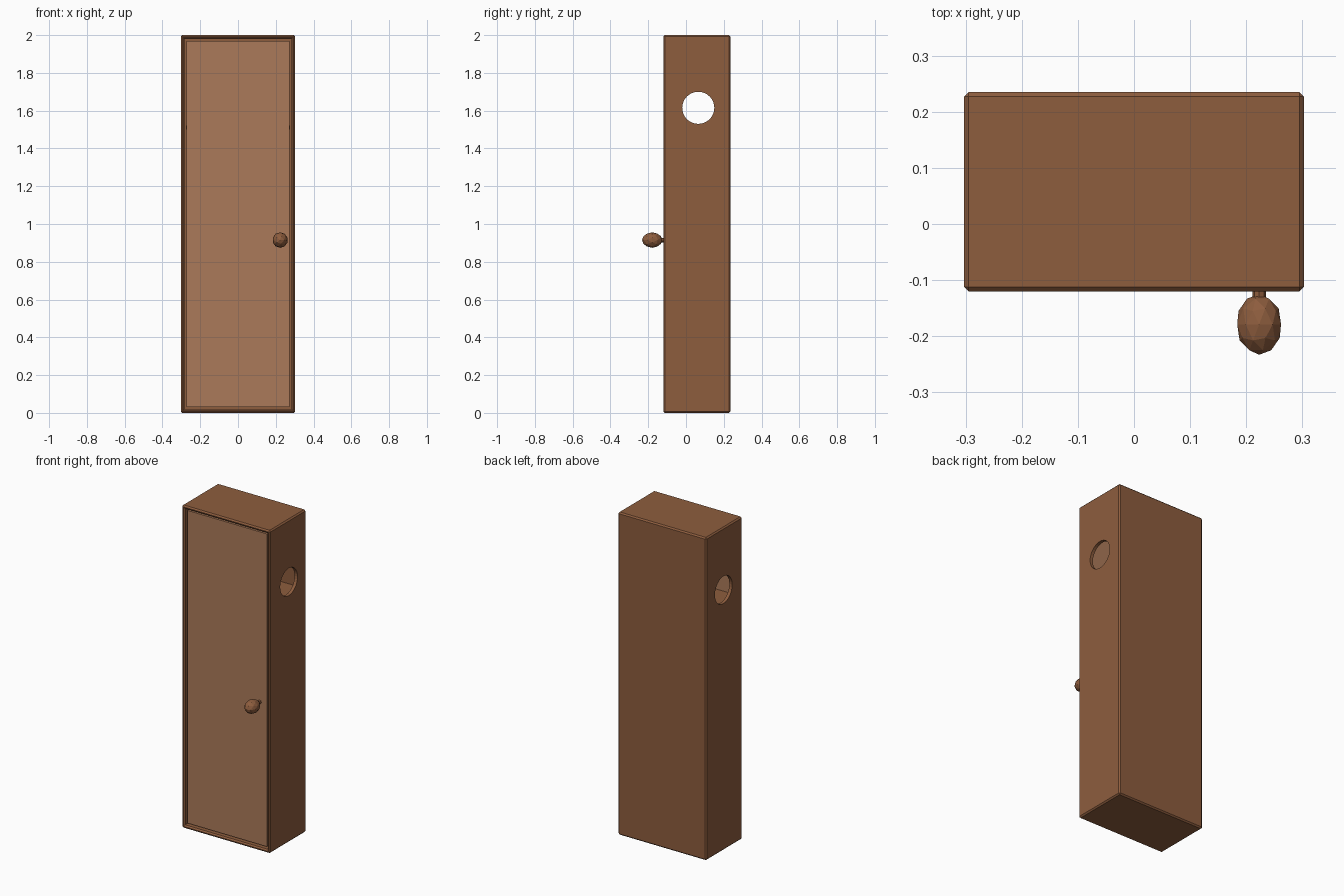
import bpy, bmesh, math
from mathutils import Matrix, Vector

if "Cube" in bpy.data.objects:
    bpy.data.objects.remove(bpy.data.objects["Cube"])


def material(name, color):
    m = bpy.data.materials.new(name)
    m.diffuse_color = (*color, 1)
    m.use_nodes = True
    m.node_tree.nodes["Principled BSDF"].inputs["Base Color"].default_value = m.diffuse_color
    return m


WOOD = material("wood", (0.27, 0.11, 0.048))
PANEL = material("door_wood", (0.41, 0.195, 0.10))


def finish(name, bm, mat=None):
    bmesh.ops.recalc_face_normals(bm, faces=bm.faces)
    me = bpy.data.meshes.new(name)
    bm.to_mesh(me)
    bm.free()
    ob = bpy.data.objects.new(name, me)
    bpy.context.collection.objects.link(ob)
    if mat:
        me.materials.append(mat)
    return ob


def box_bm(lo, hi):
    lo, hi = Vector(lo), Vector(hi)
    bm = bmesh.new()
    bmesh.ops.create_cube(bm, size=1, matrix=Matrix.Translation((lo + hi) / 2)
                          @ Matrix.Diagonal((*(hi - lo), 1)))
    return bm


ROT_X = Matrix.Rotation(math.pi / 2, 4, 'X')
ROT_Y = Matrix.Rotation(math.pi / 2, 4, 'Y')
HW, FRONT, BACK, WALL = 0.303, -0.12, 0.235, 0.028

# Cabinet shell: box opened at the front, with chamfered outer and opening edges
bm = box_bm((-HW, FRONT, 0), (HW, BACK, 2))
bm.faces.ensure_lookup_table()
front = min(bm.faces, key=lambda f: f.calc_center_median().y)
bmesh.ops.inset_region(bm, faces=[front], thickness=WALL)
ext = bmesh.ops.extrude_discrete_faces(bm, faces=[front])
deep = set(ext["faces"][0].verts)
bmesh.ops.translate(bm, verts=list(deep), vec=(0, BACK - FRONT - WALL, 0))
edges = []
for e in bm.edges:
    if any(v in deep for v in e.verts) or len(e.link_faces) != 2:
        continue
    if e.calc_face_angle(0) > 0.5:
        edges.append(e)
bmesh.ops.bevel(bm, geom=edges, offset=0.008, segments=1, affect='EDGES')
shell = finish("cabinet_shell", bm, WOOD)

# Round hole through both side walls
bm = bmesh.new()
bmesh.ops.create_cone(bm, cap_ends=True, segments=32, radius1=0.085, radius2=0.085,
                      depth=1, matrix=Matrix.Translation((0, 0.065, 1.615)) @ ROT_Y)
cutter = finish("hole_cutter", bm)
cutter.hide_render = True
cutter.hide_viewport = True
cutter.display_type = 'WIRE'
mod = shell.modifiers.new("side_holes", 'BOOLEAN')
mod.operation = 'DIFFERENCE'
mod.solver = 'EXACT'
mod.object = cutter

# Inset door panel
inner = HW - WALL
finish("door", box_bm((-inner + 0.003, -0.106, WALL + 0.003),
                      (inner - 0.003, -0.084, 2 - WALL - 0.003)), PANEL)

# Inner shelf just below the holes
finish("shelf", box_bm((-inner, -0.084, 1.50), (inner, BACK - WALL, 1.522)), WOOD)

# Faceted knob and its stem
bm = bmesh.new()
bmesh.ops.create_icosphere(bm, subdivisions=2, radius=1,
                           matrix=Matrix.Translation((0.223, -0.179, 0.915))
                           @ Matrix.Diagonal((0.041, 0.054, 0.041, 1)) @ ROT_X)
finish("knob", bm, WOOD)
bm = bmesh.new()
bmesh.ops.create_cone(bm, cap_ends=True, segments=8, radius1=0.012, radius2=0.012,
                      depth=0.04, matrix=Matrix.Translation((0.223, -0.12, 0.915)) @ ROT_X)
finish("knob_stem", bm, WOOD)
